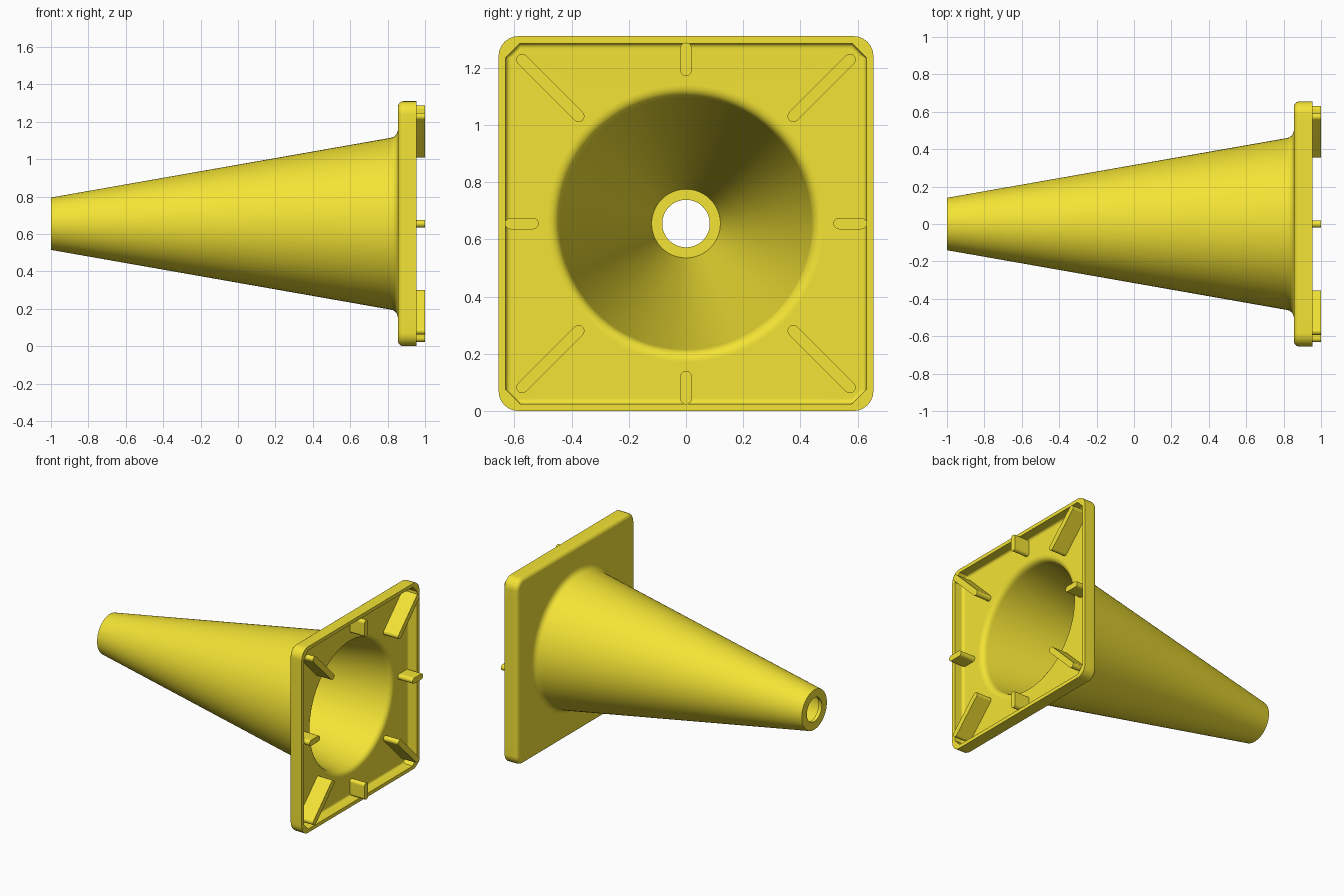
import bpy, bmesh, math
from mathutils import Vector

if "Cube" in bpy.data.objects:
    bpy.data.objects.remove(bpy.data.objects["Cube"])

CZ = 0.655          # height of the cone axis
SIDE, ARC = 9, 6    # points per half side and per corner
N = 4 * (2 * SIDE + ARC)

yellow = bpy.data.materials.new("yellow_plastic")
yellow.diffuse_color = (0.9, 0.77, 0.035, 1)
yellow.use_nodes = True
yellow.node_tree.nodes["Principled BSDF"].inputs["Base Color"].default_value = yellow.diffuse_color


def circle(x, r):
    return [(x, r * math.cos(2 * math.pi * i / N), r * math.sin(2 * math.pi * i / N))
            for i in range(N)]


def square(x, h, r, chamfer=False):
    """Square ring with rounded or chamfered corners, same point count as circle."""
    c = h - r
    quad = [(h, c * i / SIDE) for i in range(SIDE)]
    for i in range(ARC + 1):
        t = i / ARC
        a = t * math.pi / 2
        quad.append((h - r * t, c + r * t) if chamfer
                    else (c + r * math.cos(a), c + r * math.sin(a)))
    quad += [(c * (SIDE - i) / SIDE, h) for i in range(1, SIDE)]
    ring = []
    for _ in range(4):
        ring += [(x, y, z) for y, z in quad]
        quad = [(-z, y) for y, z in quad]
    return ring


def bezier(a, b, c, n=8):
    a, b, c = Vector(a), Vector(b), Vector(c)
    return [a * (1 - t) ** 2 + b * 2 * t * (1 - t) + c * t * t
            for t in (i / n for i in range(n + 1))]


def finish(name, bm):
    bmesh.ops.recalc_face_normals(bm, faces=bm.faces)
    me = bpy.data.meshes.new(name)
    bm.to_mesh(me)
    bm.free()
    ob = bpy.data.objects.new(name, me)
    ob.location.z = CZ
    bpy.context.collection.objects.link(ob)
    me.materials.append(yellow)
    bpy.ops.object.select_all(action='DESELECT')
    ob.select_set(True)
    bpy.context.view_layer.objects.active = ob
    bpy.ops.object.shade_smooth_by_angle(angle=math.radians(30))
    wn = ob.modifiers.new("flat_faces", 'WEIGHTED_NORMAL')
    wn.keep_sharp = True
    return ob


# Cone and hollow base as one closed loft: outside, around the rim, back up inside
rings = [circle(-1, 0.083), circle(-1, 0.14)]
rings += [circle(x, r) for x, r in bezier((0.815, 0.459), (0.855, 0.466), (0.855, 0.51))]
for i in range(7):
    a = i / 6 * math.pi / 2
    d = 0.03 * (1 - math.sin(a))
    rings.append(square(0.885 - 0.03 * math.cos(a), 0.655 - d, 0.07 - d))
rings += [square(0.955, 0.655, 0.07), square(0.955, 0.63, 0.05, True)]
rings += [square(x, h, h - 0.58, True)
          for x, h in bezier((0.905, 0.63), (0.885, 0.63), (0.885, 0.61), 5)]
rings += [circle(x, r) for x, r in bezier((0.885, 0.485), (0.885, 0.447), (0.845, 0.44))]
rings += [circle(-0.975, 0.12), circle(-0.975, 0.083)]

bm = bmesh.new()
loops = [[bm.verts.new(p) for p in ring] for ring in rings]
for a, b in zip(loops, loops[1:] + loops[:1]):
    for i in range(N):
        j = (i + 1) % N
        bm.faces.new((a[i], a[j], b[j], b[i]))
finish("cone_and_base", bm)


# Round-ended ribs under the base
def rib(name, r0, r1, angle, w=0.02, n=10):
    bm = bmesh.new()
    pts = []
    for centre, start in ((r1, -math.pi / 2), (r0, math.pi / 2)):
        for i in range(n + 1):
            a = start + math.pi * i / n
            u, v = centre + w * math.cos(a), w * math.sin(a)
            pts.append((u * math.cos(angle) - v * math.sin(angle),
                        u * math.sin(angle) + v * math.cos(angle)))
    low = [bm.verts.new((0.88, y, z)) for y, z in pts]
    top = [bm.verts.new((1.0, y, z)) for y, z in pts]
    bm.faces.new(low)
    bm.faces.new(top)
    for i in range(len(pts)):
        j = (i + 1) % len(pts)
        bm.faces.new((low[i], low[j], top[j], top[i]))
    finish(name, bm)


for k in range(4):
    rib(f"side_rib_{k + 1}", 0.535, 0.612, k * math.pi / 2)
    rib(f"corner_rib_{k + 1}", 0.53, 0.81, (k + 0.5) * math.pi / 2)
